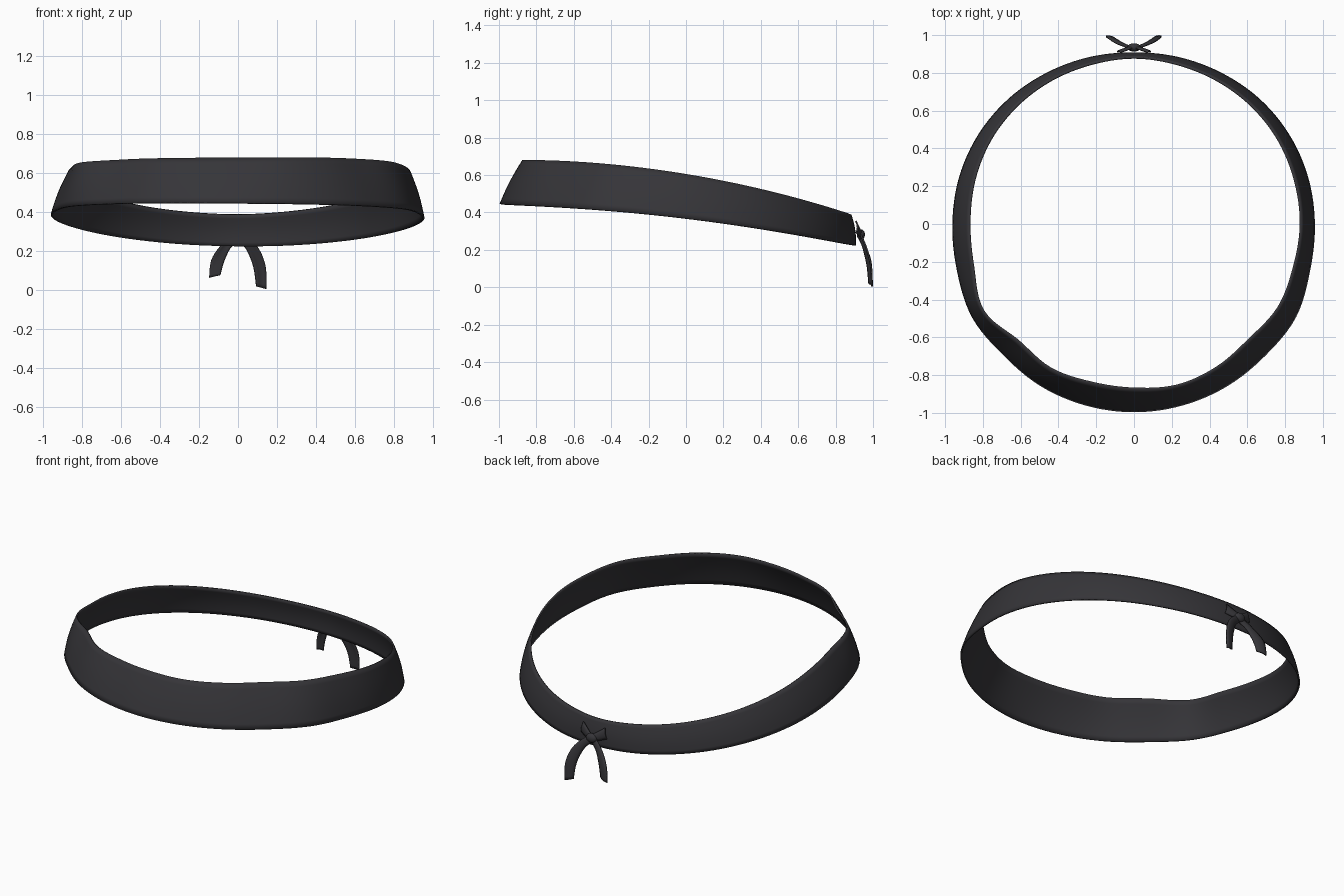
import bpy, bmesh, math
from mathutils import Vector

if "Cube" in bpy.data.objects:
    bpy.data.objects.remove(bpy.data.objects["Cube"])

cloth = bpy.data.materials.new("charcoal cloth")
cloth.diffuse_color = (0.036, 0.035, 0.040, 1)
cloth.use_nodes = True
cloth.node_tree.nodes["Principled BSDF"].inputs["Base Color"].default_value = cloth.diffuse_color

def finish(name, bm, thick):
    bmesh.ops.recalc_face_normals(bm, faces=bm.faces)
    me = bpy.data.meshes.new(name)
    bm.to_mesh(me)
    bm.free()
    me.materials.append(cloth)
    ob = bpy.data.objects.new(name, me)
    bpy.context.collection.objects.link(ob)
    if thick:
        m = ob.modifiers.new("thickness", 'SOLIDIFY')
        m.thickness, m.offset = thick, 0
    bpy.ops.object.select_all(action='DESELECT')
    ob.select_set(True)
    bpy.context.view_layer.objects.active = ob
    bpy.ops.object.shade_smooth_by_angle(angle=math.radians(40))
    return ob

def spline(a, b, c, d, t):
    return 0.5 * (2*b + (c - a)*t + (2*a - 5*b + 4*c - d)*t*t + (3*b - a - 3*c + d)*t**3)

def ring_value(vals, u):
    n = len(vals)
    i = int(u * n)
    return spline(*[vals[(i + k) % n] for k in (-1, 0, 1, 2)], u * n - i)

def path_value(pts, u):
    n = len(pts) - 1
    i = min(int(u * n), n - 1)
    p = [pts[max(0, min(n, i + k))] for k in (-1, 0, 1, 2)]
    return spline(*p, u * n - i)

def grid_faces(bm, rows, closed=False):
    n = len(rows)
    for i in range(n if closed else n - 1):
        a, b = rows[i], rows[(i + 1) % n]
        for j in range(len(a) - 1):
            bm.faces.new((a[j], b[j], b[j + 1], a[j + 1]))

# headband: radius of the two rims every 15 degrees, from the front towards +x
top_r = [.870, .884, .876, .862, .882, .876, .882, .882, .884, .882, .878, .876,
         .880, .876, .878, .880, .880, .875, .870, .880, .920, .870, .882, .868]
low_r = [.992, .990, .986, .980, .985, .960, .953, .950, .944, .934, .920, .910,
         .904, .910, .920, .934, .946, .954, .957, .965, .985, .976, .986, .990]
bm = bmesh.new()
N, R = 144, 8
rows = []
for i in range(N):
    u = i / N
    a = u * math.tau
    rt, rl = ring_value(top_r, u), ring_value(low_r, u)
    yt, yl = -rt * math.cos(a), -rl * math.cos(a)
    zt = .600 - .165*yt - .087*yt*yt + .004*math.sin(a)
    zl = .375 - .121*yl - .051*yl*yl - .008*math.sin(a)
    row = []
    for j in range(R + 1):
        t = j / R
        r = rl + (rt - rl)*t + .008*math.sin(math.pi*t)
        row.append(bm.verts.new((r*math.sin(a), -r*math.cos(a), zl + (zt - zl)*t)))
    rows.append(row)
grid_faces(bm, rows, closed=True)
finish("headband", bm, .010)

def strip(name, edge_a, edge_b, thick=.008, bulge=.008):
    """Cloth strip between two curved edges, bowed backwards in the middle."""
    ea, eb = [Vector(p) for p in edge_a], [Vector(p) for p in edge_b]
    bm = bmesh.new()
    rows = []
    for i in range(13):
        a, b = path_value(ea, i/12), path_value(eb, i/12)
        rows.append([bm.verts.new(a.lerp(b, j/4) + Vector((0, bulge*math.sin(math.pi*j/4), 0)))
                     for j in range(5)])
    grid_faces(bm, rows)
    finish(name, bm, thick)

# hanging tails
strip("short_tail",
      [(-.01, .925, .30), (-.09, .955, .225), (-.138, .985, .15), (-.148, .993, .062)],
      [(.01, .925, .26), (-.04, .945, .215), (-.075, .965, .14), (-.092, .975, .076)])
strip("long_tail",
      [(.01, .925, .30), (.10, .960, .22), (.142, .988, .12), (.145, .994, .004)],
      [(-.01, .925, .26), (.04, .945, .215), (.080, .968, .12), (.095, .978, .018)])

# small upper bow ends
for s, name in ((-1, "left_bow_end"), (1, "right_bow_end")):
    strip(name,
          [(0, .935, .300), (s*.035, .922, .325), (s*.075, .908, .355)],
          [(0, .935, .265), (s*.045, .925, .275), (s*.088, .910, .290)])

# knot
bm = bmesh.new()
bmesh.ops.create_uvsphere(bm, u_segments=20, v_segments=12, radius=1)
for v in bm.verts:
    v.co = Vector((v.co.x*.036, .935 + v.co.y*.022, .282 + v.co.z*.028))
finish("knot", bm, 0)
